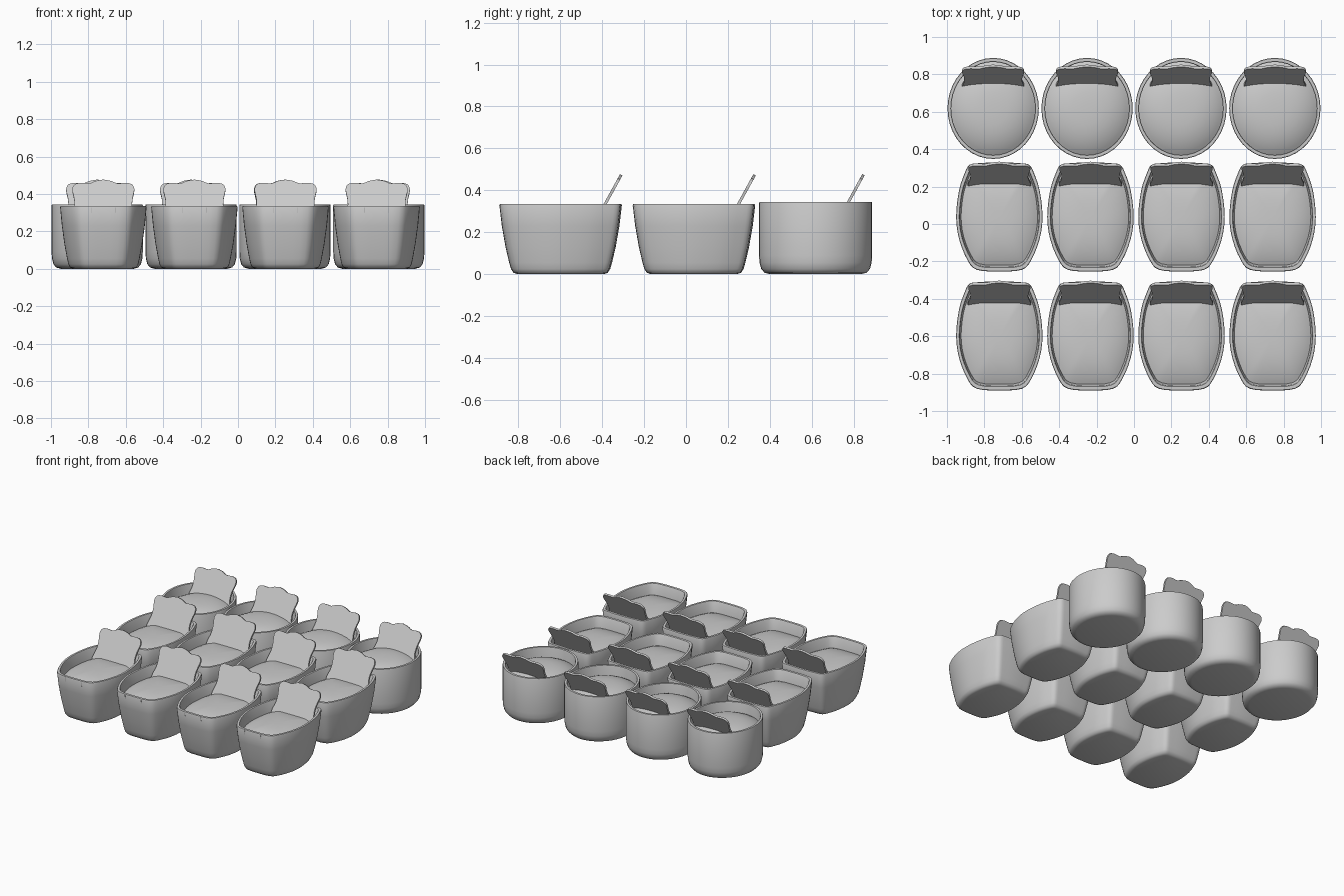
import bpy, bmesh, math
from mathutils import Vector

if "Cube" in bpy.data.objects:
    bpy.data.objects.remove(bpy.data.objects["Cube"])


def spline(pts, closed, n=3):
    # Catmull-Rom through a few control points
    out, m = [], len(pts)
    for i in range(m if closed else m - 1):
        if closed:
            idx = [(i + k) % m for k in (-1, 0, 1, 2)]
        else:
            idx = [min(max(i + k, 0), m - 1) for k in (-1, 0, 1, 2)]
        a, b, c, d = [Vector(pts[j]) for j in idx]
        for s in range(n):
            t = s / n
            out.append(0.5 * (2 * b + (c - a) * t + (2 * a - 5 * b + 4 * c - d) * t * t
                              + (3 * b - a - 3 * c + d) * t ** 3))
    if not closed:
        out.append(Vector(pts[-1]))
    return out


def finish(bm, name):
    bmesh.ops.recalc_face_normals(bm, faces=bm.faces)
    me = bpy.data.meshes.new(name)
    bm.to_mesh(me)
    bm.free()
    return me


def loft(outline, levels, name, cap_start=True, cap_end=True):
    # levels are (scale, z) copies of one outline
    bm = bmesh.new()
    rings = [[bm.verts.new((p.x * s, p.y * s, z)) for p in outline] for s, z in levels]
    n = len(outline)
    for r0, r1 in zip(rings, rings[1:]):
        for i in range(n):
            j = (i + 1) % n
            bm.faces.new((r0[i], r0[j], r1[j], r1[i]))
    if cap_start:
        bm.faces.new(rings[0][::-1])
    if cap_end:
        bm.faces.new(rings[-1])
    return finish(bm, name)


def dome(edge_s, z_edge, z_mid):
    return [(edge_s, z_edge - 0.05)] + [
        (edge_s * t, z_mid - (z_mid - z_edge) * t ** 3) for t in (1, .93, .85, .72, .55, .35, .12)]


def tab_mesh():
    # wavy-topped card standing in the filling, leaning back
    half = [(0, .477), (.04, .470), (.075, .457), (.12, .459), (.152, .452), (.166, .425),
            (.156, .375), (.155, .33), (.168, .28), (.168, .25)]
    right = spline(half, False)
    prof = right + [Vector((-p.x, p.y)) for p in reversed(right[1:])]
    bm = bmesh.new()
    vs = [bm.verts.new((p.x, (p.y - .335) * .55, p.y)) for p in prof]
    f = bm.faces.new(vs)
    ext = bmesh.ops.extrude_face_region(bm, geom=[f])
    bmesh.ops.translate(bm, vec=(0, .012, -.006),
                        verts=[v for v in ext['geom'] if isinstance(v, bmesh.types.BMVert)])
    return finish(bm, "tab")


def rib_mesh():
    # small rounded rib below the front rim
    bm = bmesh.new()
    bmesh.ops.create_cube(bm, size=1)
    for v in bm.verts:
        v.co = Vector((v.co.x * .014, v.co.y * .02 - (.284 if v.co.z > 0 else .271),
                       .30 + v.co.z * .066))
    bmesh.ops.bevel(bm, geom=bm.edges[:], offset=.005, segments=2, affect='EDGES')
    return finish(bm, "rib")


def place(me, name, loc):
    ob = bpy.data.objects.new(name, me)
    ob.location = loc
    bpy.context.collection.objects.link(ob)
    return ob


# Rim outlines
barrel_half = [(0, -.292), (.12, -.283), (.17, -.232), (.215, -.12), (.231, 0), (.216, .14),
               (.185, .235), (.16, .278), (.11, .287), (0, .292)]
barrel = spline(barrel_half + [(-x, y) for x, y in barrel_half[-2:0:-1]], True)
oval = [Vector((.244 * math.cos(a), .27 * math.sin(a)))
        for a in (2 * math.pi * i / 40 for i in range(40))]

# Cups: outer wall, rounded rim, inner wall and floor
cup_a = loft(barrel, [(.70, 0), (.77, .007), (.81, .025), (.84, .055), (.90, .13), (.96, .23),
                      (1, .328), (.99, .335), (.93, .335), (.915, .328), (.875, .23), (.78, .04)],
             "tapered_cup")
cup_b = loft(oval, [(.80, 0), (.90, .007), (.96, .025), (.99, .055), (1, .09), (1, .338),
                    (.99, .345), (.93, .345), (.92, .338), (.92, .04)], "round_cup")

# Fillings with a gentle dome
fill_a = loft(barrel, dome(.885, .255, .295), "tapered_filling", cap_start=False)
fill_b = loft(oval, dome(.92, .27, .325), "round_filling", cap_start=False)
tab, rib = tab_mesh(), rib_mesh()

# Four columns, two rows of tapered cups and one row of round cups
for i in range(4):
    x = -.72 + .487 * i
    for r, y in enumerate((-.598, .038)):
        tag = f"_{r + 1}_{i + 1}"
        place(cup_a, "tapered_cup" + tag, (x, y, 0))
        place(fill_a, "tapered_filling" + tag, (x, y, 0))
        place(tab, "tab" + tag, (x, y + .205, 0))
        for side in (-1, 1):
            place(rib, "rib" + tag, (x + side * .065, y, 0))
    x = -.753 + .502 * i
    tag = f"_3_{i + 1}"
    place(cup_b, "round_cup" + tag, (x, .618, 0))
    place(fill_b, "round_filling" + tag, (x, .618, 0))
    place(tab, "tab" + tag, (x, .762, 0))

# Smooth shading, keeping sharp edges
for me in (cup_a, cup_b, fill_a, fill_b, tab, rib):
    me.shade_smooth()
    me.set_sharp_from_angle(angle=math.radians(40))
